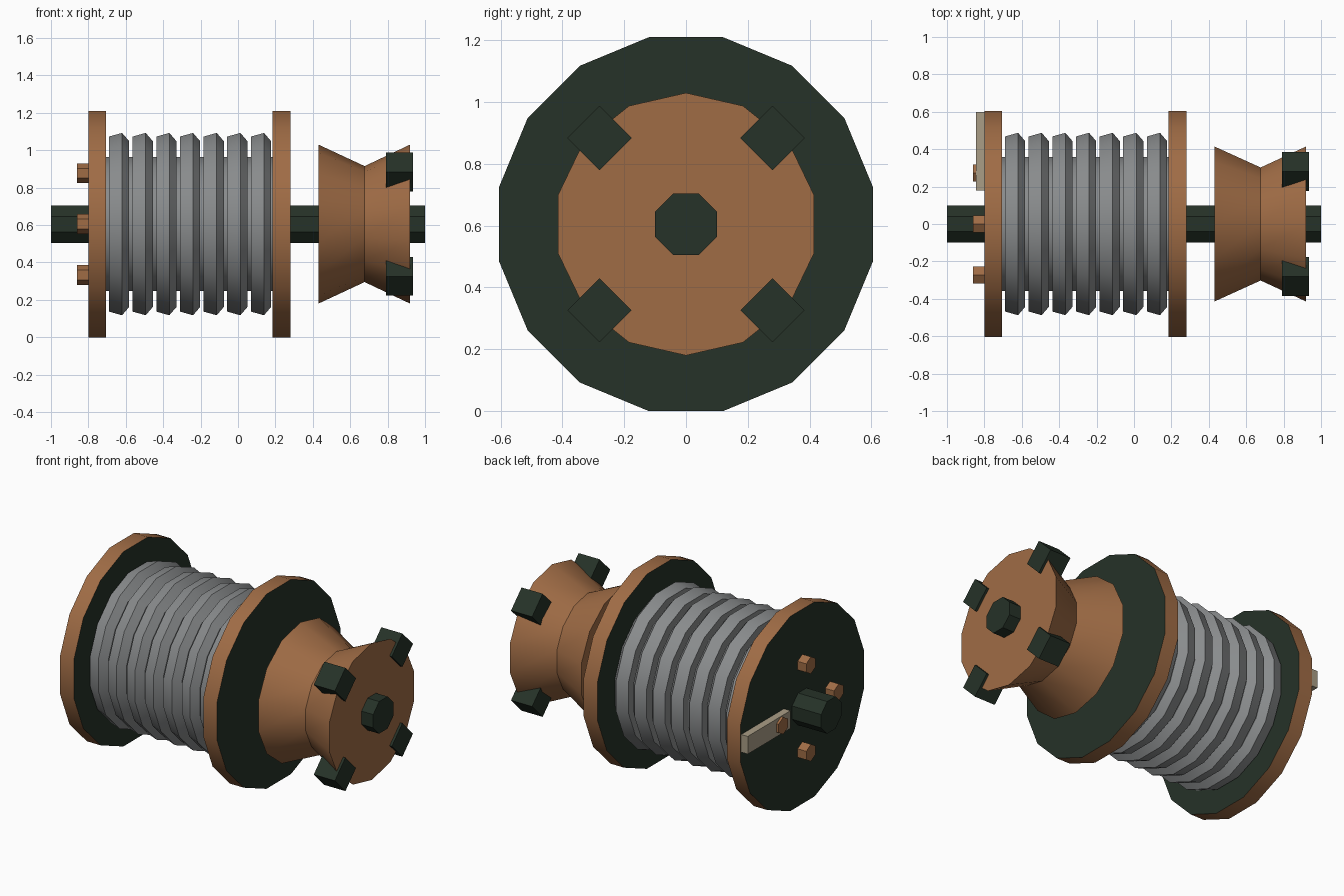
import bpy
import bmesh
import math
from mathutils import Matrix

if "Cube" in bpy.data.objects:
    bpy.data.objects.remove(bpy.data.objects["Cube"], do_unlink=True)

AXIS_Z = 0.605


def material(name, rgb):
    mat = bpy.data.materials.new(name)
    mat.use_nodes = True
    mat.diffuse_color = (*rgb, 1)
    mat.node_tree.nodes["Principled BSDF"].inputs["Base Color"].default_value = (*rgb, 1)
    return mat


WOOD = material("brown_wood", (0.35, 0.15, 0.06))
GREEN = material("dark_green_paint", (0.019, 0.032, 0.021))
STEEL = material("grey_cable", (0.25, 0.26, 0.265))
BEIGE = material("beige_plate", (0.40, 0.34, 0.24))


def finish(bm, name, mats):
    bmesh.ops.recalc_face_normals(bm, faces=bm.faces)
    mesh = bpy.data.meshes.new(name)
    bm.to_mesh(mesh)
    bm.free()
    obj = bpy.data.objects.new(name, mesh)
    bpy.context.collection.objects.link(obj)
    for mat in mats:
        mesh.materials.append(mat)
    bpy.ops.object.select_all(action='DESELECT')
    obj.select_set(True)
    bpy.context.view_layer.objects.active = obj
    bpy.ops.object.shade_smooth_by_angle(angle=math.radians(29))
    return obj


def lathe(name, profile, sides, mat, flat_top=False, y=0, z=AXIS_Z):
    """Solid of (x, radius) rings around an axis parallel to x."""
    bm = bmesh.new()
    step = math.tau / sides
    phase = step / 2 if flat_top else 0
    rings = []
    for x, r in profile:
        angles = [phase + i * step for i in range(sides)]
        rings.append([bm.verts.new((x, y + r * math.sin(a), z + r * math.cos(a)))
                      for a in angles])
    for a, b in zip(rings, rings[1:]):
        for i in range(sides):
            j = (i + 1) % sides
            bm.faces.new((a[i], a[j], b[j], b[i]))
    bm.faces.new(rings[0])
    bm.faces.new(rings[-1])
    return finish(bm, name, [mat])


def box(name, center, size, mat, turn=0):
    bm = bmesh.new()
    matrix = (Matrix.Translation(center) @ Matrix.Rotation(turn, 4, 'X')
              @ Matrix.Diagonal((*size, 1)))
    bmesh.ops.create_cube(bm, size=1, matrix=matrix)
    return finish(bm, name, [mat])


# Axle through the whole winch
lathe("axle", [(-1, 0.108), (1, 0.108)], 8, GREEN, flat_top=True)

# Drum flanges: brown rims, green painted faces
for name, x in (("left_end_flange", -0.80), ("right_end_flange", 0.185)):
    flange = lathe(name, [(x, 0.617), (x + 0.095, 0.617)], 16, WOOD, flat_top=True)
    flange.data.materials.append(GREEN)
    for face in flange.data.polygons:
        if abs(face.normal.x) > 0.9:
            face.material_index = 1

# Drum core and the wound cable turns
lathe("drum_core", [(-0.72, 0.365), (0.2, 0.365)], 16, STEEL, flat_top=True)
for i in range(7):
    x = -0.69 + i * 0.1265
    lathe(f"cable_turn_{i + 1}",
          [(x, 0.35), (x, 0.477), (x + 0.07, 0.497), (x + 0.108, 0.452), (x + 0.108, 0.35)],
          16, STEEL, flat_top=True)

# Waisted warping head and its four grip blocks
lathe("warping_head", [(0.43, 0.425), (0.677, 0.31), (0.92, 0.425)], 14, WOOD)
for sy in (-1, 1):
    for sz in (-1, 1):
        box(f"grip_block_{'back' if sy > 0 else 'front'}_{'top' if sz > 0 else 'bottom'}",
            (0.8625, sy * 0.28, AXIS_Z + sz * 0.279), (0.145, 0.147, 0.147),
            GREEN, math.pi / 4)

# Hexagonal bolts around the axle, and the crank plate under one of them
for i in range(4):
    a = i * math.pi / 2
    lathe(f"bolt_{i + 1}", [(-0.86, 0.053), (-0.79, 0.053)], 6, WOOD,
          y=0.272 * math.sin(a), z=AXIS_Z + 0.272 * math.cos(a))
box("crank_plate", (-0.82, 0.39, AXIS_Z), (0.05, 0.42, 0.11), BEIGE)
